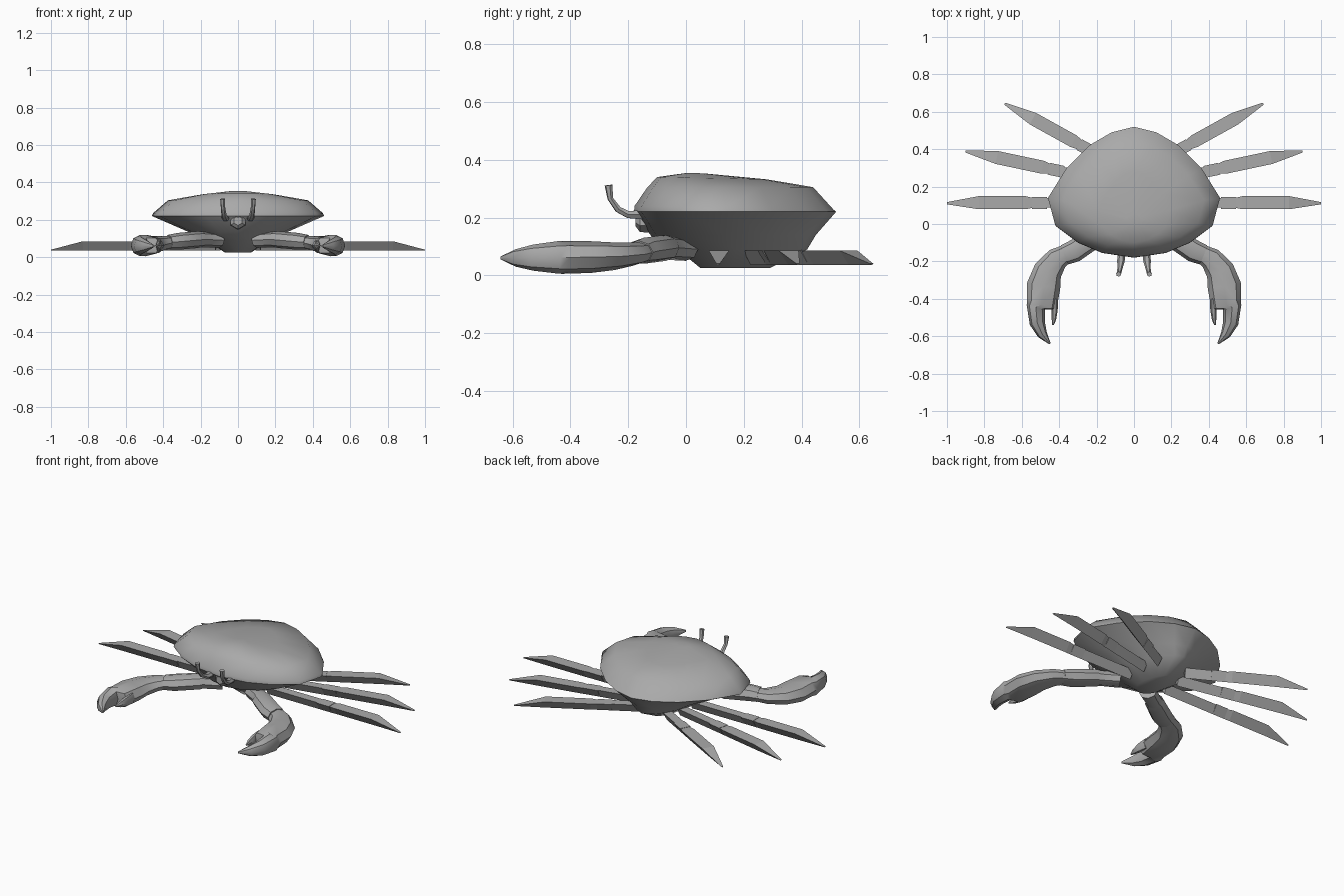
import bpy, bmesh, math
from mathutils import Vector

if "Cube" in bpy.data.objects:
    bpy.data.objects.remove(bpy.data.objects["Cube"])

grey = bpy.data.materials.new("shell grey")
grey.use_nodes = True
GREY = (0.4, 0.4, 0.4, 1)
grey.diffuse_color = GREY
grey.node_tree.nodes["Principled BSDF"].inputs["Base Color"].default_value = GREY


def loft(name, rings, smooth=None, mirror=False):
    """Skin a list of equal-sized closed rings and cap both ends."""
    bm = bmesh.new()
    rows = [[bm.verts.new(p) for p in ring] for ring in rings]
    n = len(rows[0])
    for a, b in zip(rows, rows[1:]):
        for i in range(n):
            j = (i + 1) % n
            bm.faces.new((a[i], a[j], b[j], b[i]))
    bm.faces.new(rows[0])
    bm.faces.new(rows[-1])
    bmesh.ops.recalc_face_normals(bm, faces=bm.faces)
    mesh = bpy.data.meshes.new(name)
    bm.to_mesh(mesh)
    bm.free()
    obj = bpy.data.objects.new(name, mesh)
    bpy.context.collection.objects.link(obj)
    mesh.materials.append(grey)
    if smooth:
        bpy.ops.object.select_all(action="DESELECT")
        bpy.context.view_layer.objects.active = obj
        obj.select_set(True)
        bpy.ops.object.shade_smooth_by_angle(angle=math.radians(smooth))
    if mirror:
        obj.modifiers.new("Mirror", "MIRROR")
    return obj


def limb(name, path, sides=8, smooth=40):
    """Tube through (x, y, z, half width, half height) stations."""
    pts = [Vector(p[:3]) for p in path]
    rings = []
    for k, (x, y, z, w, h) in enumerate(path):
        t = (pts[min(k + 1, len(pts) - 1)] - pts[max(k - 1, 0)]).normalized()
        side = t.cross(Vector((0, 0, 1))).normalized()
        up = side.cross(t)
        rings.append([pts[k] + side * w * math.cos(a) + up * h * math.sin(a)
                      for a in (2 * math.pi * i / sides for i in range(sides))])
    return loft(name, rings, smooth, True)


# Carapace: the rim outline is squeezed into each level
half = [(0, -0.18), (0.17, -0.155), (0.30, -0.10), (0.42, -0.01), (0.46, 0.14),
        (0.36, 0.30), (0.24, 0.42), (0.12, 0.49), (0, 0.52)]
rim = half + [(-x, y) for x, y in half[-2:0:-1]]


def level(width, front, back, z_front, z_back):
    ring = []
    for x, y in rim:
        f = (y + 0.18) / 0.70
        ring.append((x * width / 0.46, front + f * (back - front),
                     z_front + f * (z_back - z_front)))
    return ring


loft("upper_shell", [
    level(0.46, -0.18, 0.52, 0.22, 0.22),
    level(0.455, -0.178, 0.51, 0.24, 0.228),
    level(0.375, -0.135, 0.44, 0.303, 0.305),
    level(0.19, -0.10, 0.28, 0.34, 0.332),
    level(0.04, 0.0, 0.06, 0.354, 0.353)], 50)
loft("underbody", [
    level(0.46, -0.18, 0.52, 0.22, 0.22),
    level(0.27, -0.12, 0.45, 0.135, 0.14),
    level(0.17, -0.03, 0.42, 0.09, 0.09),
    level(0.07, 0.05, 0.29, 0.025, 0.025)], 40)

# Snout between the eyes
loft("snout", [[(r * math.cos(a), y, 0.195 + r * math.sin(a))
                for a in (math.pi * (i / 3 + 1 / 6) for i in range(6))]
               for y, r in ((-0.10, 0.05), (-0.16, 0.045), (-0.175, 0.025))])

# Eye stalks curving forward and up
limb("eye_stalk", [(0.065, -0.13, 0.21, 0.022, 0.02), (0.07, -0.20, 0.21, 0.02, 0.014),
                   (0.075, -0.235, 0.228, 0.014, 0.012), (0.08, -0.262, 0.265, 0.012, 0.01),
                   (0.082, -0.268, 0.312, 0.014, 0.014)], 6)

# Claw arms
limb("claw_arm", [(0.10, 0.00, 0.09, 0.05, 0.04), (0.19, -0.06, 0.095, 0.045, 0.042),
                  (0.205, -0.07, 0.095, 0.055, 0.045), (0.32, -0.145, 0.085, 0.06, 0.045),
                  (0.37, -0.165, 0.08, 0.055, 0.04)])

# Claw palms with the large fixed finger
limb("claw", [(0.35, -0.15, 0.08, 0.045, 0.035), (0.41, -0.185, 0.073, 0.062, 0.04),
              (0.46, -0.25, 0.066, 0.077, 0.048), (0.483, -0.33, 0.063, 0.090, 0.055),
              (0.493, -0.43, 0.062, 0.083, 0.057), (0.525, -0.445, 0.062, 0.05, 0.056),
              (0.517, -0.53, 0.061, 0.041, 0.045), (0.49, -0.59, 0.06, 0.027, 0.03),
              (0.45, -0.64, 0.06, 0.005, 0.006)])
limb("claw_thumb", [(0.428, -0.40, 0.062, 0.023, 0.035), (0.424, -0.46, 0.062, 0.016, 0.028),
                    (0.428, -0.51, 0.062, 0.012, 0.016), (0.434, -0.54, 0.062, 0.005, 0.005)], 6)


# Walking legs: triangular section, flat on top, ending in a tapered blade
def leg(name, tip, degrees, length):
    a = math.radians(degrees)
    out = Vector((math.cos(a), math.sin(a), 0))
    side = Vector((-out.y, out.x, 0))
    end = Vector((tip[0], tip[1], 0))

    def ring(back, low, high, top):
        c = end - out * back
        mid = (low + high) / 2
        return [c + side * low + Vector((0, 0, top)),
                c + side * high + Vector((0, 0, top)),
                c + side * mid + Vector((0, 0, 0.035))]

    def segment(part, start, stop, w):
        loft(f"{name}_{part}", [ring(start, -w, w, 0.085), ring(stop, -w, w, 0.085)],
             mirror=True)

    segment("base", length, 0.53, 0.026)
    segment("joint", 0.535, 0.455, 0.032)
    loft(f"{name}_blade", [ring(0.46, -0.026, 0.026, 0.083), ring(0.42, -0.034, 0.036, 0.085),
                           ring(0.17, -0.034, 0.036, 0.085), ring(0, -0.008, 0.004, 0.04)],
         mirror=True)


leg("front_leg", (1.0, 0.113), 0, 0.88)
leg("middle_leg", (0.9, 0.39), 12, 0.80)
leg("rear_leg", (0.69, 0.645), 29, 0.68)
